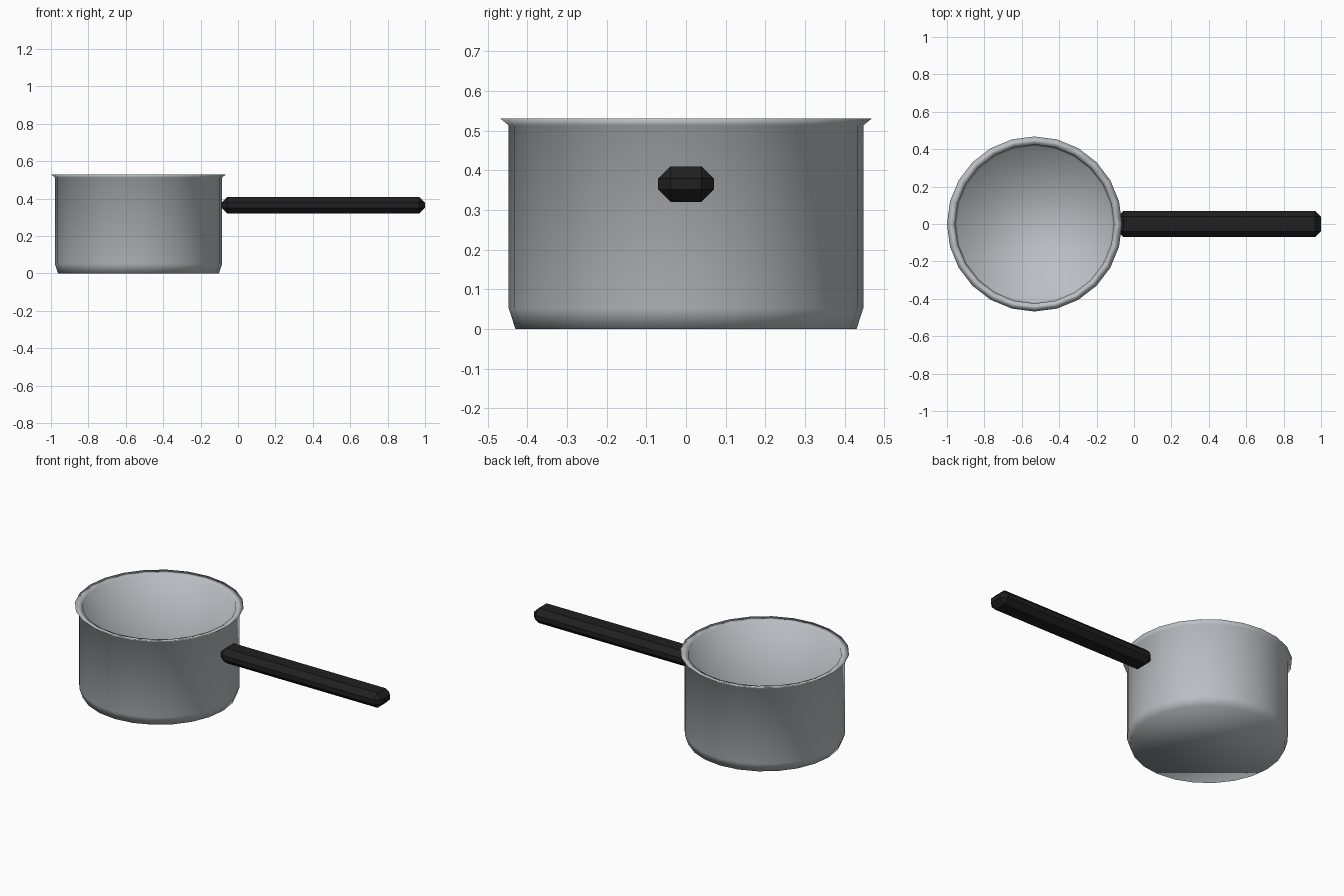
import bpy
import bmesh
from math import cos, sin, tau

cube = bpy.data.objects.get("Cube")
if cube:
    bpy.data.objects.remove(cube, do_unlink=True)

SIDES = 24
POT_X = -0.532


def material(name, color, roughness):
    mat = bpy.data.materials.new(name)
    mat.use_nodes = True
    mat.diffuse_color = color
    shader = mat.node_tree.nodes["Principled BSDF"]
    shader.inputs["Base Color"].default_value = color
    shader.inputs["Roughness"].default_value = roughness
    return mat


def make_object(name, bm, mat, location, smooth):
    bmesh.ops.recalc_face_normals(bm, faces=bm.faces)
    for face in bm.faces:
        face.smooth = smooth
    mesh = bpy.data.meshes.new(name)
    bm.to_mesh(mesh)
    bm.free()
    mesh.materials.append(mat)
    obj = bpy.data.objects.new(name, mesh)
    obj.location = location
    bpy.context.collection.objects.link(obj)
    return obj


def lathe(profile):
    """Revolve (radius, height) points and close both ends with flat discs."""
    bm = bmesh.new()
    rings = [[bm.verts.new((r * cos(tau * i / SIDES), r * sin(tau * i / SIDES), z))
              for i in range(SIDES)] for r, z in profile]
    for low, high in zip(rings, rings[1:]):
        for i in range(SIDES):
            j = (i + 1) % SIDES
            bm.faces.new((low[i], low[j], high[j], high[i]))
    bm.faces.new(rings[0][::-1])
    bm.faces.new(rings[-1])
    return bm


steel = material("brushed steel", (0.50, 0.52, 0.55, 1), 0.4)
black = material("black plastic", (0.014, 0.014, 0.014, 1), 0.6)

# Pot: base chamfer, straight wall, flared rim, then the inside down to the floor
pot_profile = [(0.43, 0), (0.447, 0.052), (0.447, 0.513), (0.468, 0.53),
               (0.425, 0.52), (0.425, 0.055), (0.415, 0.02)]
make_object("pot", lathe(pot_profile), steel, (POT_X, 0, 0), True)

# Handle: long bar with chamfered edges
bm = bmesh.new()
bmesh.ops.create_cube(bm, size=1)
bmesh.ops.scale(bm, vec=(1.088, 0.14, 0.09), verts=bm.verts)
handle = make_object("handle", bm, black, (0.456, 0, 0.365), False)
bevel = handle.modifiers.new("chamfer", "BEVEL")
bevel.width = 0.031
bevel.segments = 1
bevel.limit_method = 'NONE'
